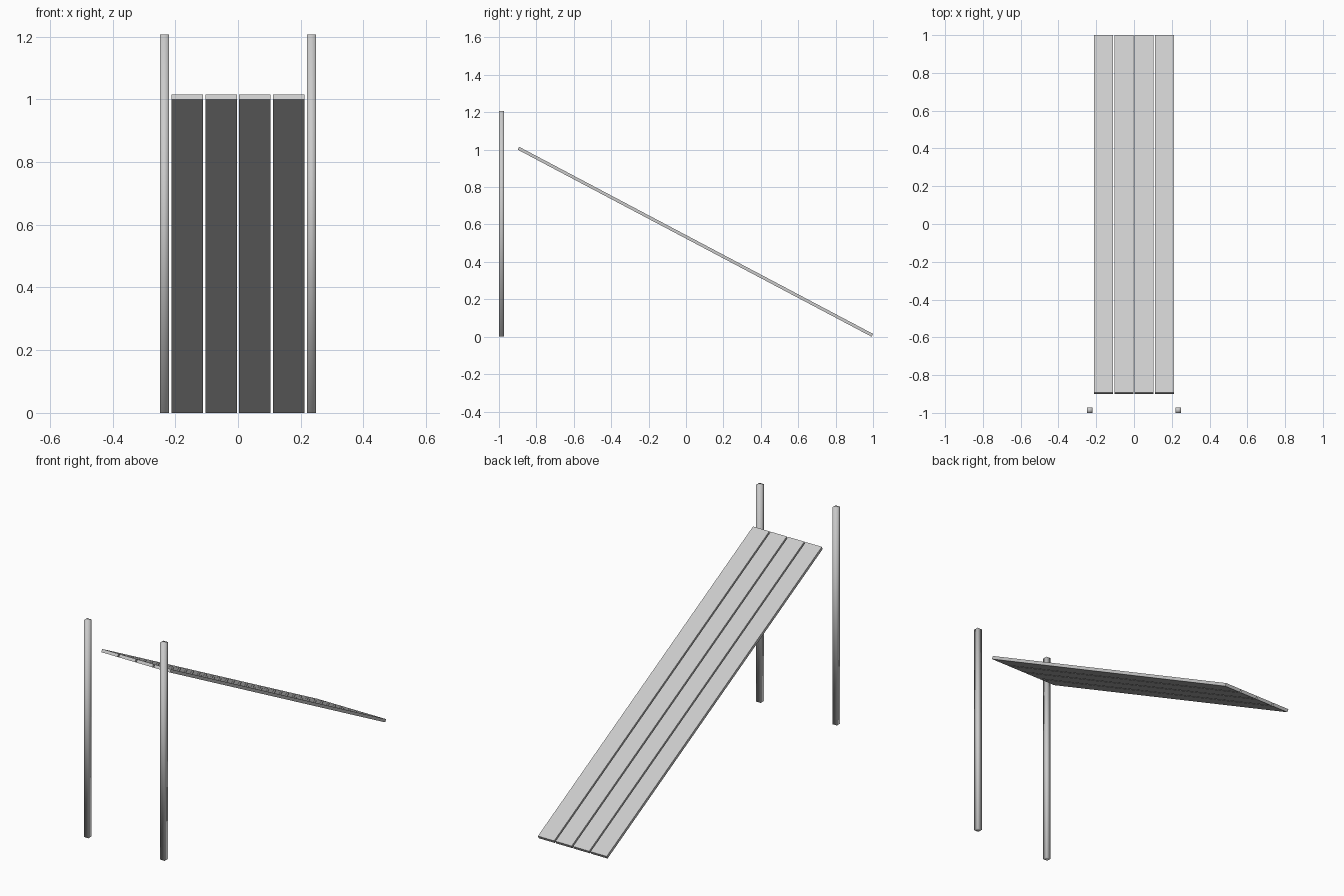
import bpy, math
from mathutils import Matrix, Vector

if "Cube" in bpy.data.objects:
    bpy.data.objects.remove(bpy.data.objects["Cube"])


def box(name, size, matrix, smooth=False):
    bpy.ops.mesh.primitive_cube_add(size=1)
    ob = bpy.context.object
    ob.name = name
    ob.data.transform(matrix @ Matrix.Diagonal((*size, 1)))
    for p in ob.data.polygons:
        p.use_smooth = smooth
    return ob


# Sloping deck: four long planks with narrow gaps
thick, width, pitch = 0.017, 0.1, 0.1078
high, low = Vector((0, -0.9, 1.0)), Vector((0, 0.992, 0.0))
run = low - high
angle = math.atan2(run.z, run.y)
normal = Vector((0, -math.sin(angle), math.cos(angle)))
centre = (high + low) / 2 + normal * thick / 2
for i in range(4):
    pos = centre + Vector(((i - 1.5) * pitch, 0, 0))
    box(f"ramp_plank_{i + 1}", (width, run.length, thick),
        Matrix.Translation(pos) @ Matrix.Rotation(angle, 4, 'X'))

# Two upright square posts at the high end, softly shaded
for side, label in ((-1, "left"), (1, "right")):
    box(f"{label}_post", (0.028, 0.028, 1.207),
        Matrix.Translation((side * 0.2345, -0.986, 0.6035)), smooth=True)
